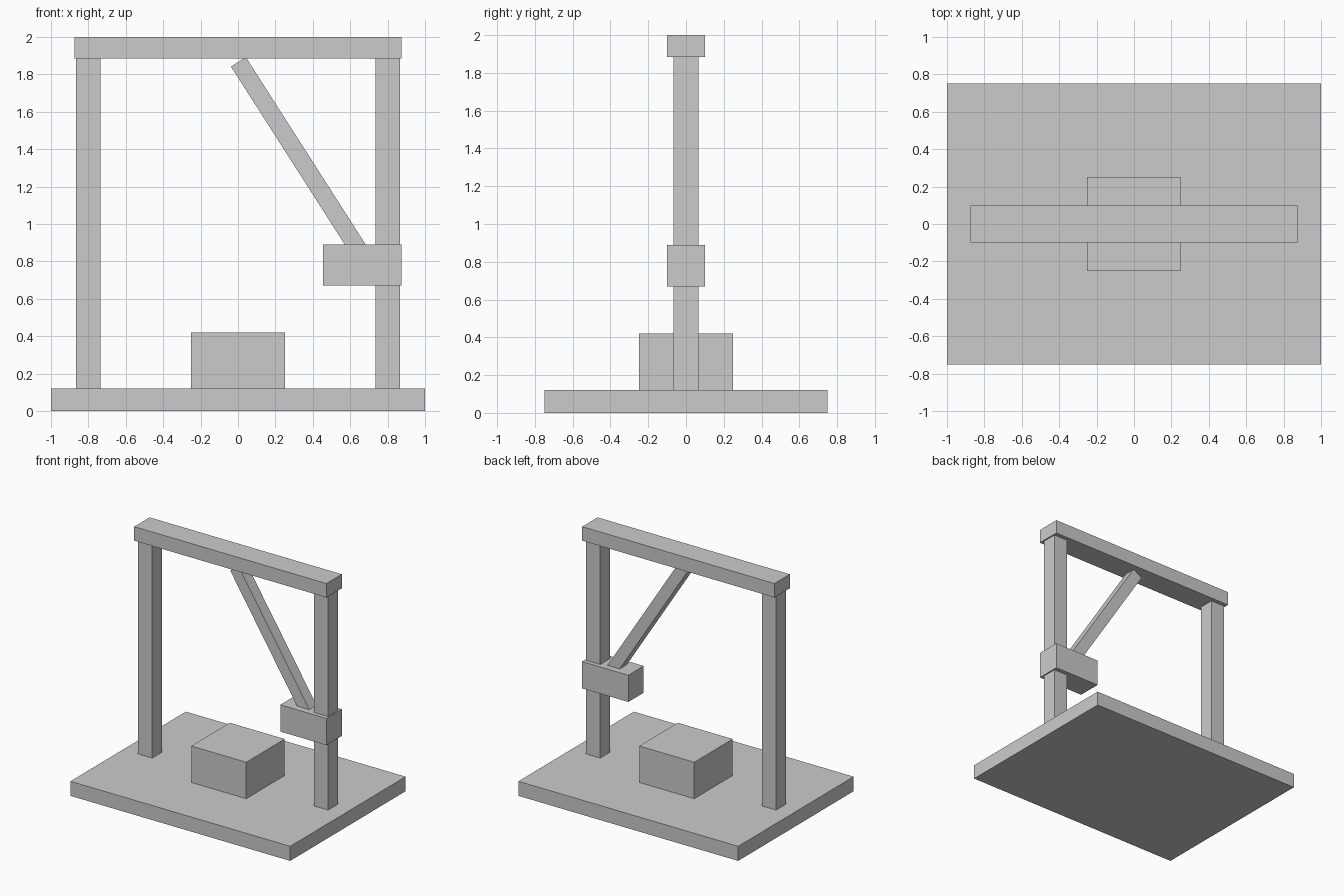
import bpy
from math import atan2
from mathutils import Vector

if "Cube" in bpy.data.objects:
    bpy.data.objects.remove(bpy.data.objects["Cube"])


def box(name, x, y, z):
    """Box from (min, max) extents along each axis."""
    bpy.ops.mesh.primitive_cube_add(size=1, location=[sum(r) / 2 for r in (x, y, z)])
    ob = bpy.context.object
    ob.name = name
    ob.scale = [r[1] - r[0] for r in (x, y, z)]
    bpy.ops.object.transform_apply(location=False, rotation=False, scale=True)
    return ob


# Base plate and central block
box("base_plate", (-1, 1), (-0.75, 0.75), (0, 0.12))
box("center_block", (-0.25, 0.25), (-0.25, 0.25), (0.12, 0.42))

# Two posts and the beam across them
for side, cx in (("left", -0.8), ("right", 0.8)):
    box(side + "_post", (cx - 0.065, cx + 0.065), (-0.065, 0.065), (0.12, 1.885))
box("top_beam", (-0.875, 0.875), (-0.1, 0.1), (1.885, 2.0))

# Collar around the right post
box("post_collar", (0.455, 0.875), (-0.1, 0.1), (0.67, 0.89))

# Diagonal brace from the beam into the collar
top, bottom = Vector((0.002, 0, 1.867)), Vector((0.68, 0, 0.807))
d = top - bottom
brace = box("diagonal_brace", (-0.047, 0.047), (-0.047, 0.047), (-d.length / 2, d.length / 2))
brace.location = (top + bottom) / 2
brace.rotation_euler.y = atan2(d.x, d.z)
